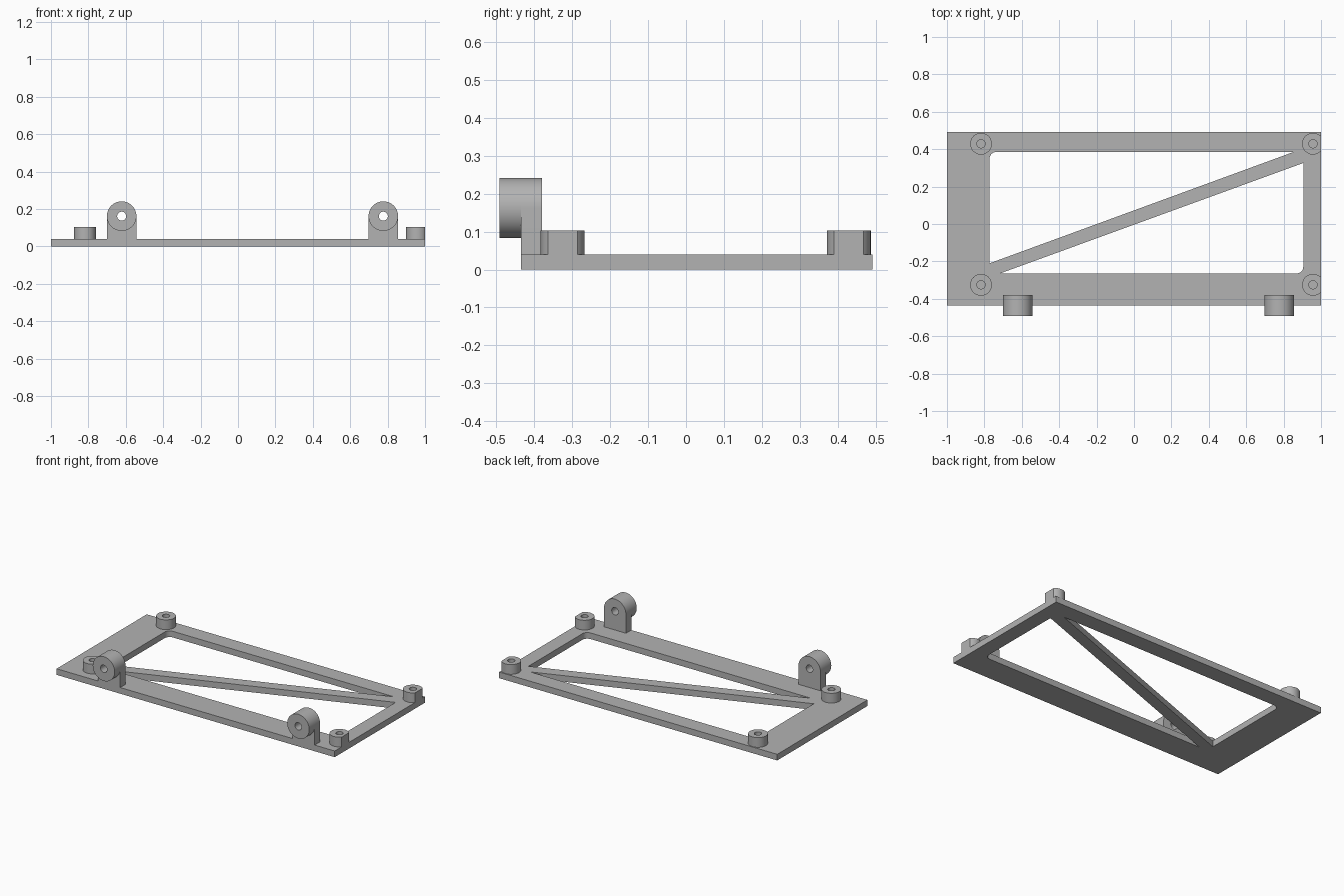
import bpy
import bmesh
import math

cube = bpy.data.objects.get("Cube")
if cube:
    bpy.data.objects.remove(cube, do_unlink=True)

grey = bpy.data.materials.new("plain grey")
grey.use_nodes = True
colour = (0.45, 0.45, 0.45, 1)
grey.diffuse_color = colour
grey.node_tree.nodes["Principled BSDF"].inputs["Base Color"].default_value = colour


def arc(cx, cy, r, start, end, steps):
    """Points along an arc, angles in radians, both ends included."""
    return [(cx + r * math.cos(start + (end - start) * i / steps),
             cy + r * math.sin(start + (end - start) * i / steps))
            for i in range(steps + 1)]


def circle(cx, cy, r, steps=48):
    return arc(cx, cy, r, 0, 2 * math.pi, steps)[:-1]


def prism(name, loops, low, high, axis="z"):
    """Extrude an outline with holes along z, or along y for upright profiles."""
    def place(u, v, w):
        return (u, v, w) if axis == "z" else (u, w, v)

    bm = bmesh.new()
    edges = []
    for loop in loops:
        verts = [bm.verts.new(place(u, v, low)) for u, v in loop]
        edges += [bm.edges.new((verts[i - 1], verts[i])) for i in range(len(verts))]
    bmesh.ops.triangle_fill(bm, edges=edges, use_beauty=True)
    cap = bmesh.ops.extrude_face_region(bm, geom=bm.faces[:], use_keep_orig=True)
    moved = [g for g in cap["geom"] if isinstance(g, bmesh.types.BMVert)]
    bmesh.ops.translate(bm, verts=moved, vec=place(0, 0, high - low))
    bmesh.ops.recalc_face_normals(bm, faces=bm.faces[:])
    mesh = bpy.data.meshes.new(name)
    bm.to_mesh(mesh)
    bm.free()
    mesh.materials.append(grey)
    obj = bpy.data.objects.new(name, mesh)
    bpy.context.collection.objects.link(obj)
    bpy.ops.object.select_all(action="DESELECT")
    obj.select_set(True)
    bpy.context.view_layer.objects.active = obj
    bpy.ops.object.shade_smooth_by_angle(angle=math.radians(30))
    return obj


# Base frame: a plate with two triangular windows either side of a diagonal brace
thick = 0.04
left, right, front, back = -0.772, 0.905, -0.264, 0.385
fillet = 0.035
plate = [(-1, -0.435), (1, -0.435), (1, 0.491), (-1, 0.491)]
back_window = [(left, -0.21), (0.853, back)] + arc(
    left + fillet, back - fillet, fillet, math.pi / 2, math.pi, 8)
front_window = [(right, 0.326), (-0.715, front)] + arc(
    right - fillet, front + fillet, fillet, -math.pi / 2, 0, 8)
prism("base_frame", [plate, back_window, front_window], 0, thick)

# Screw bosses, the right-hand pair trimmed flush with the plate edge
boss_r = 0.058
for side, x in (("right", -0.818), ("left", 0.957)):
    for end, y in (("front", -0.325), ("back", 0.429)):
        if x + boss_r > 1:
            cut = math.acos((1 - x) / boss_r)
            outline = arc(x, y, boss_r, cut, 2 * math.pi - cut, 40)
        else:
            outline = circle(x, y, boss_r)
        prism(f"{end}_{side}_boss", [outline, circle(x, y, 0.022, 32)], thick, 0.103)

# Hinge lugs: an arched arm on the plate with a barrel overhanging the front
lug_r, lug_z = 0.079, 0.162
for side, x in (("right", -0.622), ("left", 0.777)):
    hole = circle(x, lug_z, 0.024, 32)
    arch = [(x - lug_r, thick), (x + lug_r, thick)] + arc(x, lug_z, lug_r, 0, math.pi, 24)
    prism(f"{side}_hinge_arm", [arch, hole], -0.435, -0.38, "y")
    prism(f"{side}_hinge_barrel", [circle(x, lug_z, lug_r), hole], -0.491, -0.435, "y")
